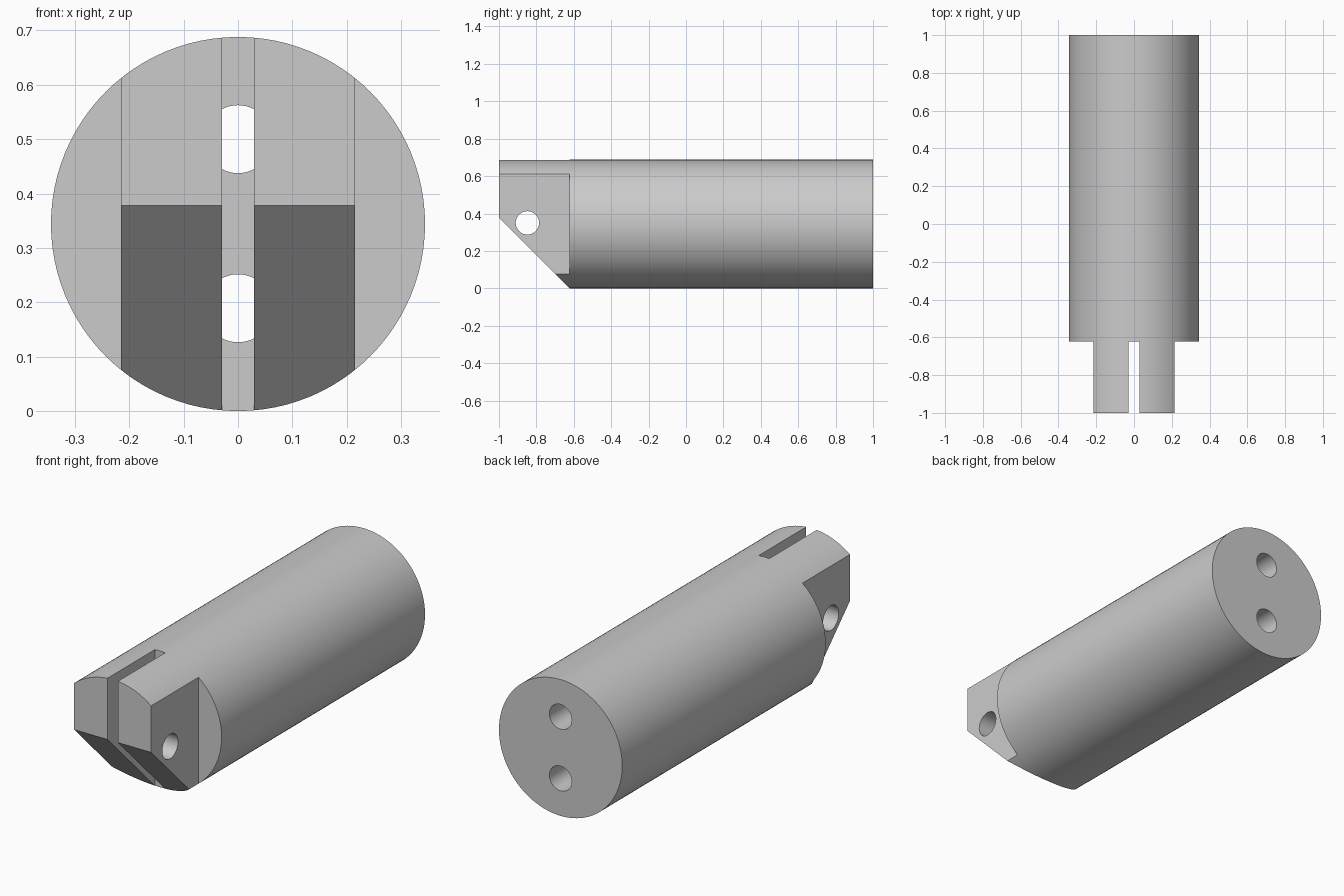
import bpy
import bmesh
import math
from mathutils import Matrix, Vector

cube = bpy.data.objects.get("Cube")
if cube:
    bpy.data.objects.remove(cube, do_unlink=True)

RADIUS = 0.344
SHOULDER = -0.622      # where the tongue meets the full round body
TONGUE = 0.215         # half width of the tongue
SLOT = 0.029           # half width of the slot
HOLE = 0.0625
BIG = 0.6

steel = bpy.data.materials.new("plain grey")
steel.use_nodes = True
grey = (0.6, 0.6, 0.6, 1)
steel.diffuse_color = grey
steel.node_tree.nodes["Principled BSDF"].inputs["Base Color"].default_value = grey


def add_object(name, bm):
    bmesh.ops.recalc_face_normals(bm, faces=bm.faces)
    mesh = bpy.data.meshes.new(name)
    bm.to_mesh(mesh)
    bm.free()
    mesh.materials.append(steel)
    obj = bpy.data.objects.new(name, mesh)
    bpy.context.collection.objects.link(obj)
    return obj


def rod(name, start, end, radius, sides):
    """Round bar between two points."""
    start, end = Vector(start), Vector(end)
    axis = end - start
    turn = axis.to_track_quat("Z", "Y").to_matrix().to_4x4()
    bm = bmesh.new()
    bmesh.ops.create_cone(bm, cap_ends=True, segments=sides, radius1=radius,
                          radius2=radius, depth=axis.length,
                          matrix=Matrix.Translation((start + end) / 2) @ turn)
    return add_object(name, bm)


def prism(name, profile, x0, x1):
    """Side profile of (y, z) points extruded along x."""
    bm = bmesh.new()
    face = bm.faces.new([bm.verts.new((x0, y, z)) for y, z in profile])
    made = bmesh.ops.extrude_face_region(bm, geom=[face])["geom"]
    bmesh.ops.translate(bm, vec=(x1 - x0, 0, 0),
                        verts=[v for v in made if isinstance(v, bmesh.types.BMVert)])
    return add_object(name, bm)


# Round body
body = rod("slotted_cylinder", (0, -1, RADIUS), (0, 1, RADIUS), RADIUS, 96)

# Two lengthwise bores, ending at the slot floor
cutters = [rod("bore_cutter", (0, SHOULDER - 0.004, z), (0, 1.1, z), HOLE, 48)
           for z in (0.5, 0.189)]

# Slot, side flats, sloped underside and cross hole
end_block = [(-1.1, -0.2), (SHOULDER, -0.2), (SHOULDER, 0.9), (-1.1, 0.9)]
cutters += [
    prism("slot_cutter", end_block, -SLOT, SLOT),
    prism("left_flat_cutter", end_block, TONGUE, BIG),
    prism("right_flat_cutter", end_block, -BIG, -TONGUE),
    prism("slope_cutter", [(-1.1, 0.478), (-1.1, -0.1), (-0.522, -0.1)], -BIG, BIG),
    rod("cross_hole_cutter", (-BIG, -0.848, 0.35), (BIG, -0.848, 0.35), HOLE, 48),
]

bpy.context.view_layer.objects.active = body
for cutter in cutters:
    mod = body.modifiers.new(cutter.name, "BOOLEAN")
    mod.operation = "DIFFERENCE"
    mod.solver = "EXACT"
    mod.object = cutter
    bpy.ops.object.modifier_apply(modifier=mod.name)
    bpy.data.objects.remove(cutter, do_unlink=True)

# Smooth round walls with crisp edges
bpy.ops.object.select_all(action="DESELECT")
body.select_set(True)
bpy.ops.object.shade_smooth_by_angle(angle=math.radians(30))
